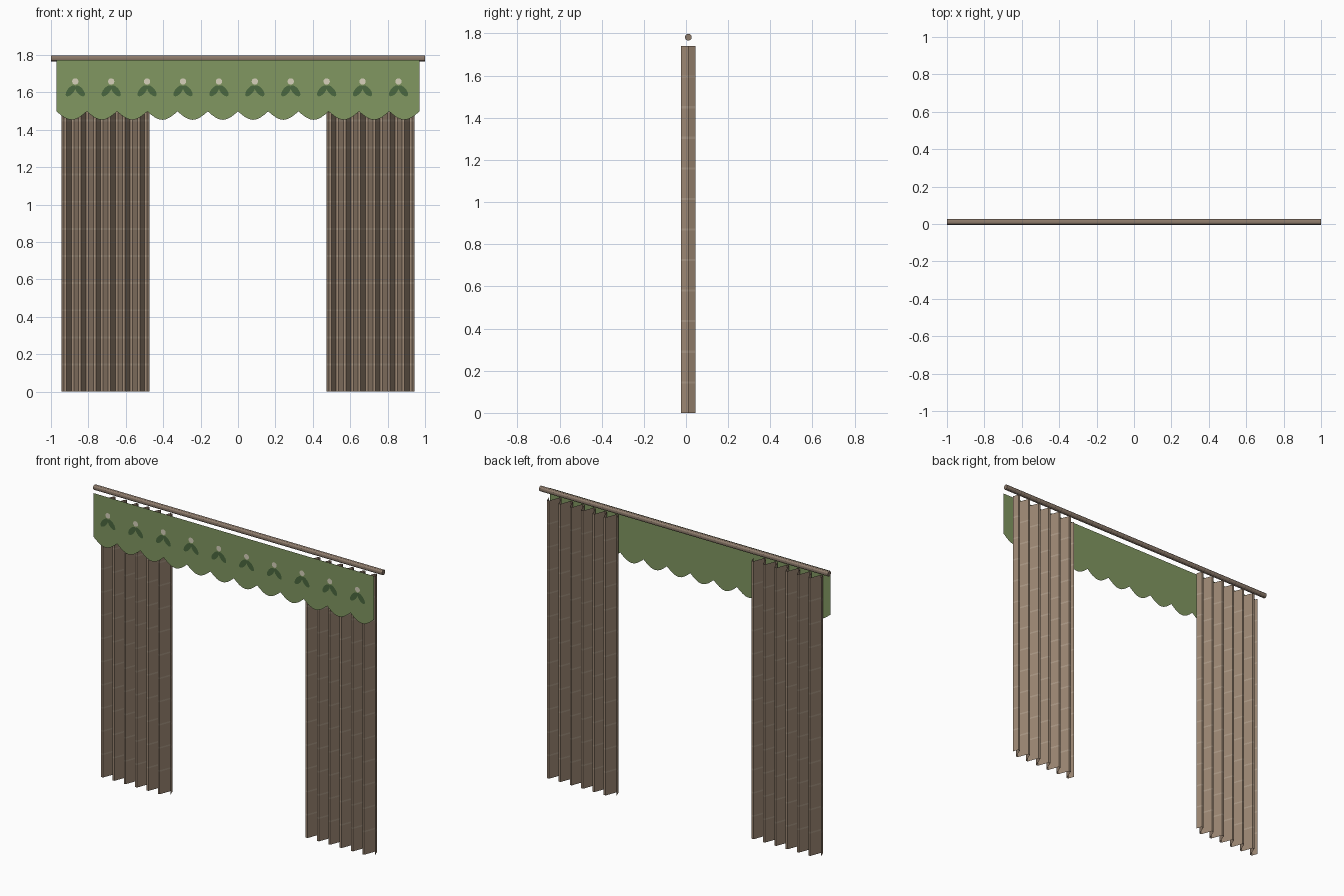
import bpy, bmesh
from math import sin, cos, pi, radians

if "Cube" in bpy.data.objects:
    bpy.data.objects.remove(bpy.data.objects["Cube"])


def material(name, rgb):
    m = bpy.data.materials.new(name)
    m.diffuse_color = (*rgb, 1)
    m.use_nodes = True
    m.node_tree.nodes["Principled BSDF"].inputs["Base Color"].default_value = m.diffuse_color
    return m


WOOD = material("rod_wood", (0.27, 0.20, 0.15))
CLOTH = material("brown_cloth", (0.33, 0.24, 0.17))
BAND = material("pale_band", (0.40, 0.31, 0.23))
GREEN = material("valance_green", (0.22, 0.31, 0.12))
LEAF = material("leaf_green", (0.07, 0.14, 0.05))
CREAM = material("flower_cream", (0.68, 0.64, 0.50))


def finish(name, bm, *mats):
    me = bpy.data.meshes.new(name)
    bm.to_mesh(me)
    bm.free()
    ob = bpy.data.objects.new(name, me)
    bpy.context.collection.objects.link(ob)
    for m in mats:
        me.materials.append(m)
    return ob


# Curtain rod
bpy.ops.mesh.primitive_cylinder_add(vertices=12, radius=0.016, depth=2,
                                    location=(0, 0.011, 1.782), rotation=(0, pi / 2, 0))
rod = bpy.context.object
rod.name = "curtain_rod"
rod.data.materials.append(WOOD)
bpy.ops.object.shade_smooth_by_angle()


# Pleated curtains: folded profile swept up, with thin pale woven bands
def curtain(name, x0, width=0.47, pleats=6, height=1.74):
    levels = [0]
    for k in range(1, 12):
        z = k * height / 12
        levels += [z - 0.005, z + 0.005]
    levels.append(height)
    n = pleats * 6
    bm = bmesh.new()
    rows = [[bm.verts.new((x0 + width * i / n, 0.01 - 0.04 * sin(i * pi / 3), z))
             for i in range(n + 1)] for z in levels]
    for r in range(len(rows) - 1):
        for i in range(n):
            f = bm.faces.new((rows[r][i], rows[r][i + 1], rows[r + 1][i + 1], rows[r + 1][i]))
            f.material_index = r % 2
    finish(name, bm, CLOTH, BAND)


curtain("left_curtain", -0.943)
curtain("right_curtain", 0.473)

# Valance: flat cloth with a scalloped hem
bm = bmesh.new()
scallops, seg, half, top = 12, 8, 0.97, 1.772
n = scallops * seg
prev = None
for i in range(n + 1):
    x = -half + 2 * half * i / n
    hem = 1.498 - 0.045 * abs(sin(pi * i / seg))
    pair = (bm.verts.new((x, -0.042, hem)), bm.verts.new((x, -0.042, top)))
    if prev:
        bm.faces.new((prev[0], pair[0], pair[1], prev[1]))
    prev = pair
finish("valance", bm, GREEN)


# Flower motifs: two leaves and a round bud
def ellipse(bm, cx, cz, a, b, tilt, y, index):
    t = radians(tilt)
    pts = []
    for k in range(16):
        u, w = a * cos(k * pi / 8), b * sin(k * pi / 8)
        pts.append(bm.verts.new((cx + u * cos(t) - w * sin(t), y, cz + u * sin(t) + w * cos(t))))
    bm.faces.new(pts).material_index = index


bm = bmesh.new()
for i in range(10):
    x = -0.87 + 0.192 * i
    ellipse(bm, x - 0.025, 1.608, 0.036, 0.017, 50, -0.0440, 0)
    ellipse(bm, x + 0.025, 1.608, 0.036, 0.017, -50, -0.0440, 0)
    ellipse(bm, x, 1.658, 0.017, 0.017, 0, -0.0446, 1)
finish("flower_motifs", bm, LEAF, CREAM)
